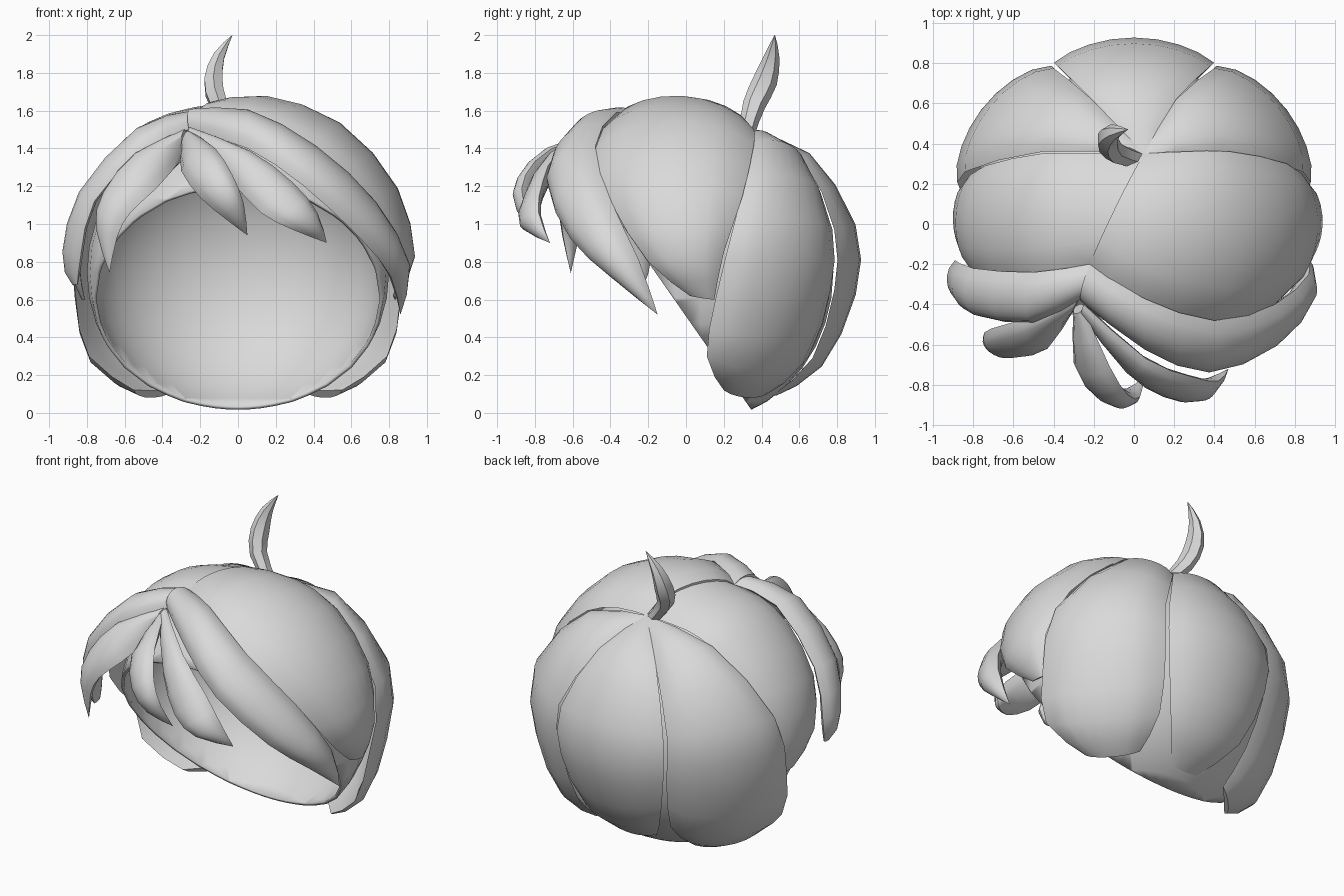
import bpy, bmesh, math
from mathutils import Vector as V

if "Cube" in bpy.data.objects:
    bpy.data.objects.remove(bpy.data.objects["Cube"])

CENTRE = V((0, .1, .8))
hair = bpy.data.materials.new("light grey hair")
hair.diffuse_color = (.7, .7, .7, 1)
hair.use_nodes = True
hair.node_tree.nodes["Principled BSDF"].inputs["Base Color"].default_value = hair.diffuse_color


def finish(name, bm):
    bmesh.ops.remove_doubles(bm, verts=bm.verts, dist=.0005)
    bmesh.ops.recalc_face_normals(bm, faces=bm.faces)
    me = bpy.data.meshes.new(name)
    bm.to_mesh(me)
    bm.free()
    me.materials.append(hair)
    ob = bpy.data.objects.new(name, me)
    bpy.context.collection.objects.link(ob)
    bpy.ops.object.select_all(action='DESELECT')
    bpy.context.view_layer.objects.active = ob
    ob.select_set(True)
    bpy.ops.object.shade_smooth_by_angle(angle=math.radians(42))
    return ob


def refine(pts):
    # add one curved midpoint between each pair of points
    p = [V(q) for q in pts]
    out = []
    for i in range(len(p) - 1):
        a, d = p[max(i - 1, 0)], p[min(i + 2, len(p) - 1)]
        out += [p[i], (p[i] + p[i + 1]) * .5625 - (a + d) * .0625]
    return out + [p[-1]]


def loft(name, rings):
    bm = bmesh.new()
    rows = [[bm.verts.new(c) for c in r] for r in rings]
    n = len(rows[0])
    for a, b in zip(rows, rows[1:]):
        for j in range(n):
            bm.faces.new((a[j], a[(j + 1) % n], b[(j + 1) % n], b[j]))
    for r in (rows[0], rows[-1]):
        bm.faces.new(r)
    return finish(name, bm)


def puff(name, left, right, bulge, inner, wref, end=.5, cols=8):
    # padded lock spanning two edge lines, bulging away from the head centre
    left, right = refine(left), refine(right)
    rings = []
    for i, (a, b) in enumerate(zip(left, right)):
        k = min(1, (a - b).length / wref)
        if i == len(left) - 1:
            k *= end
        va, vb = a - CENTRE, b - CENTRE
        ring = []
        for side, depth in ((1, bulge), (-1, -inner)):
            for j in range(cols + 1):
                t = j / cols if side > 0 else 1 - j / cols
                if side < 0 and j in (0, cols):
                    continue
                s = max(0, math.sin(math.pi * t)) ** .6
                r = va.length * (1 - t) + vb.length * t
                ring.append(CENTRE + va.lerp(vb, t).normalized() * (r + depth * k * s))
        rings.append(ring)
    return loft(name, rings)


def flip(pts):
    return [pts[0]] + [(-x, y, z) for x, y, z in pts[1:]]


# inner cap, cut by a slanting plane at the face opening
bm = bmesh.new()
bmesh.ops.create_uvsphere(bm, u_segments=32, v_segments=18, radius=1)
for v in bm.verts:
    v.co = V((v.co.x * .8, .08 + v.co.y * .7, .745 + v.co.z * .79))
bmesh.ops.bisect_plane(bm, geom=bm.verts[:] + bm.edges[:] + bm.faces[:],
                       plane_co=(0, -.16, .74), plane_no=(0, -1.43, -1), clear_outer=True)
cap = finish("inner_cap", bm)
mod = cap.modifiers.new("thickness", 'SOLIDIFY')
mod.thickness = .02

# back panels, meeting at the crown
K = (.05, .35, 1.5)
F = (-.22, -.2, 1.57)
seam = [K, (.21, .62, 1.34), (.38, .785, .97), (.38, .785, .65), (.27, .67, .29), (.1, .47, .1)]
puff("back_centre_panel", flip(seam), seam, .02, .02, .4)
inner_edge = [K, (.21, .62, 1.33), (.4, .775, .97), (.39, .765, .65), (.34, .65, .3), (.33, .45, .12)]
outer_edge = [K, (.45, .36, 1.43), (.84, .26, 1.02), (.86, .16, .62), (.79, .11, .3), (.55, .2, .12)]
puff("back_right_panel", inner_edge, outer_edge, .05, .02, .4, .8)
puff("back_left_panel", flip(inner_edge), flip(outer_edge), .05, .02, .4, .8)

# side panels, from the parting to the temples
side_seam = [K, (.25, .36, 1.5), (.48, .36, 1.42), (.76, .3, 1.15), (.87, .2, .85), (.83, .15, .6)]
puff("right_side_panel",
     [F, (0, -.37, 1.57), (.4, -.48, 1.4), (.7, -.4, 1.12), (.85, -.2, .8), (.82, .02, .62)],
     side_seam, .055, .02, .4, .5)
left_seam = [K, (-.25, .35, 1.48), (-.46, .35, 1.4), (-.74, .29, 1.14), (-.85, .2, .85), (-.82, .15, .6)]
puff("left_side_panel",
     [F, (-.38, -.24, 1.52), (-.58, -.26, 1.38), (-.78, -.24, 1.1), (-.84, -.16, .8), (-.81, 0, .6)],
     left_seam, .04, .02, .4, .5)

# fringe locks
puff("right_long_lock",
     [(-.26, -.38, 1.5), (.05, -.62, 1.4), (.35, -.73, 1.2), (.65, -.61, .92), (.81, -.4, .72), (.86, -.15, .52)],
     [F, (.05, -.37, 1.59), (.4, -.48, 1.41), (.7, -.4, 1.13), (.87, -.25, .81), (.86, -.15, .52)],
     .075, .05, .2)
puff("left_outer_lock",
     [F, (-.5, -.24, 1.49), (-.8, -.22, 1.16), (-.89, -.18, .85), (-.87, -.22, .68)],
     [(-.26, -.37, 1.5), (-.5, -.49, 1.4), (-.76, -.46, 1.12), (-.83, -.39, .85), (-.85, -.31, .68)],
     .065, .04, .2)
puff("left_front_lock",
     [(-.27, -.36, 1.5), (-.54, -.47, 1.38), (-.71, -.52, 1.17), (-.75, -.56, .98), (-.68, -.61, .74)],
     [(-.3, -.43, 1.34), (-.43, -.62, 1.19), (-.57, -.66, 1.06), (-.64, -.65, .93), (-.68, -.61, .74)],
     .05, .05, .2)
puff("centre_lock",
     [(-.3, -.42, 1.38), (-.3, -.69, 1.28), (-.2, -.83, 1.14), (-.07, -.85, 1.03), (.05, -.76, .94)],
     [(-.25, -.42, 1.49), (-.12, -.71, 1.4), (-.03, -.85, 1.26), (.03, -.86, 1.11), (.05, -.76, .94)],
     .055, .05, .16)
puff("right_front_lock",
     [(-.26, -.45, 1.43), (-.05, -.72, 1.24), (.12, -.84, 1.06), (.29, -.86, .97), (.47, -.72, .9)],
     [(-.25, -.4, 1.51), (.06, -.67, 1.39), (.29, -.76, 1.22), (.42, -.78, 1.06), (.47, -.72, .9)],
     .05, .05, .16)

# upright curl at the crown
path = refine([(.02, .32, 1.48), (-.1, .36, 1.63), (-.13, .42, 1.76), (-.1, .455, 1.89), (-.03, .47, 2)])
size = [.045, .05, .06, .065, .065, .055, .04, .02, .001]
rings = []
for i, (p, r) in enumerate(zip(path, size)):
    d = (path[min(i + 1, 8)] - path[max(i - 1, 0)]).normalized()
    u = d.cross(V((1, 0, 0))).normalized()
    w = d.cross(u)
    rings.append([p + u * r * math.cos(a * math.pi / 3) + w * r * .85 * math.sin(a * math.pi / 3)
                  for a in range(6)])
loft("crown_curl", rings)
